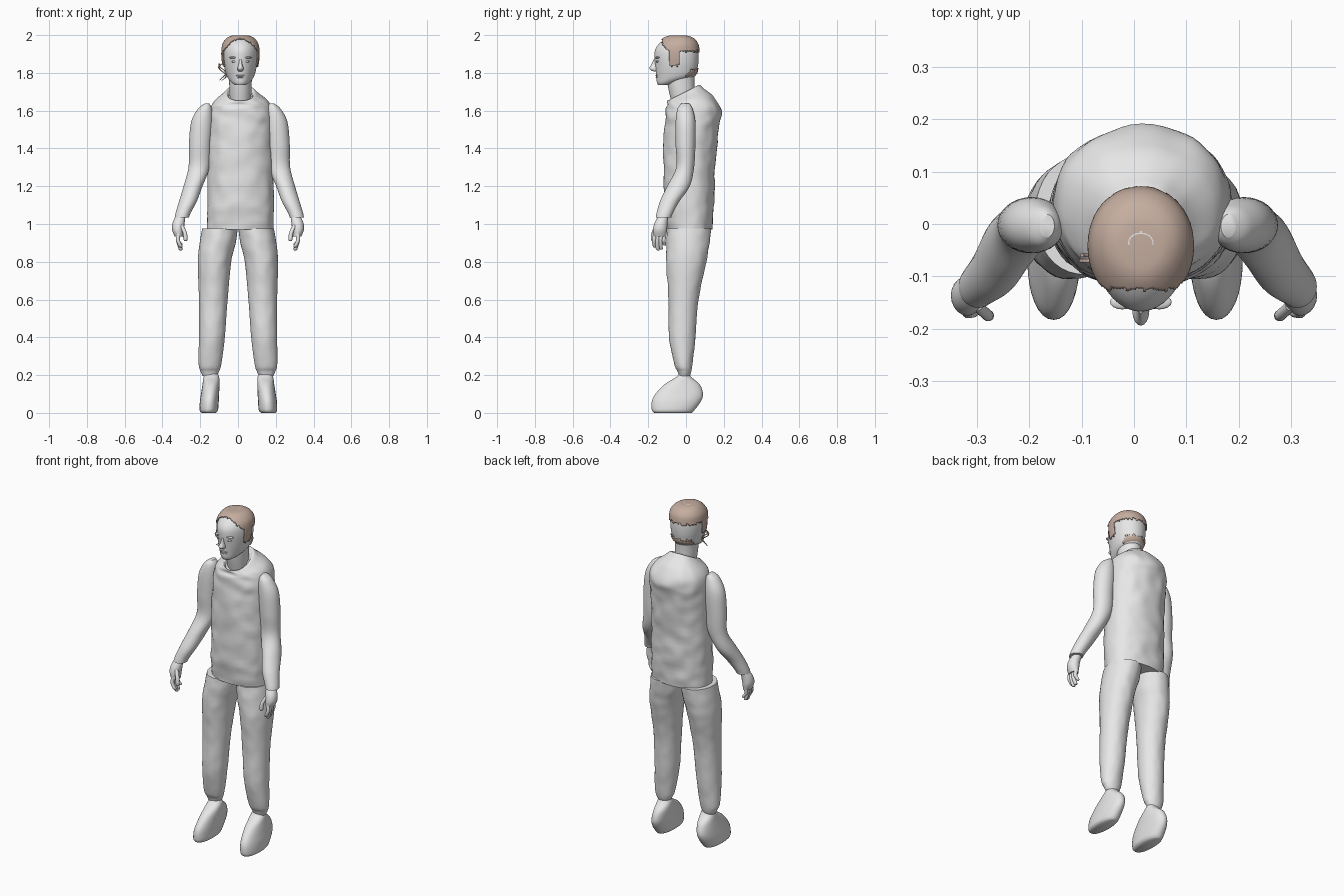
import bpy, bmesh, math, random
from mathutils import Vector, noise

random.seed(4)
if "Cube" in bpy.data.objects:
    bpy.data.objects.remove(bpy.data.objects["Cube"], do_unlink=True)

CX = 0.013      # centre line of head and torso
PARTS = []


def material(name, rgb):
    m = bpy.data.materials.new(name)
    m.use_nodes = True
    m.diffuse_color = (*rgb, 1)
    m.node_tree.nodes["Principled BSDF"].inputs["Base Color"].default_value = (*rgb, 1)
    return m


GREY = material("plain grey", (0.8, 0.8, 0.8))
BROWN = material("soft brown", (0.56, 0.42, 0.35))


def spline(a, b, c, d, t):
    """Catmull-Rom blend of one ring value."""
    return 0.5 * (2 * b + (c - a) * t + (2 * a - 5 * b + 4 * c - d) * t * t
                  + (3 * b - a - 3 * c + d) * t ** 3)


def loft(name, rings, mat=GREY, segs=32, steps=4, power=2.0, egg=0.0, wrinkle=0.0):
    """Skin through rings given as (z, x0, x1, y_front, y_back[, tilt])."""
    rings = [tuple(r) + (0,) * (6 - len(r)) for r in rings]
    n, fine = len(rings), []
    for i in range(n - 1):
        quad = [rings[max(i - 1, 0)], rings[i], rings[i + 1], rings[min(i + 2, n - 1)]]
        fine += [[spline(*v, s / steps) for v in zip(*quad)] for s in range(steps)]
    fine.append(rings[-1])
    bm = bmesh.new()
    rows = []
    for z, x0, x1, yf, yb, tilt in fine:
        row = []
        for j in range(segs):
            a = math.tau * j / segs
            c, s = math.cos(a), math.sin(a)
            u = math.copysign(abs(c) ** (2 / power), c) * (1 + egg * s)
            v = math.copysign(abs(s) ** (2 / power), s)
            k = 1
            if wrinkle:
                k += wrinkle * noise.noise(Vector((c * 2.5, s * 2.5, z * 18))) * (0.3 + abs(s))
            row.append(bm.verts.new(((x0 + x1) / 2 + (x1 - x0) / 2 * u * k,
                                     (yf + yb) / 2 + (yb - yf) / 2 * v * k,
                                     z + tilt * v)))
        rows.append(row)
    for lo, hi in zip(rows, rows[1:]):
        for j in range(segs):
            k = (j + 1) % segs
            bm.faces.new((lo[j], lo[k], hi[k], hi[j]))
    bm.faces.new(rows[0])
    bm.faces.new(rows[-1])
    bmesh.ops.recalc_face_normals(bm, faces=bm.faces)
    return finish(name, bm, mat)


def finish(name, bm, mat):
    me = bpy.data.meshes.new(name)
    bm.to_mesh(me)
    bm.free()
    me.materials.append(mat)
    ob = bpy.data.objects.new(name, me)
    bpy.context.collection.objects.link(ob)
    PARTS.append(ob)
    return ob


def ball(name, centre, radii, mat=GREY):
    bm = bmesh.new()
    bmesh.ops.create_uvsphere(bm, u_segments=16, v_segments=10, radius=1)
    for v in bm.verts:
        v.co = Vector([c + r * p for c, r, p in zip(centre, radii, v.co)])
    return finish(name, bm, mat)


def rod(name, points, r, mat=GREY, segs=10):
    """Thin tapered limb through (x, y, z) points."""
    last = len(points) - 1
    rings = []
    for i, (x, y, z) in enumerate(points):
        q = r * (0.55 if i == last else 1)
        rings.append((z, x - q, x + q, y - q, y + q))
    return loft(name, rings, mat, segs, 3)


def mirror(rings, centre):
    return [(r[0], 2 * centre - r[2], 2 * centre - r[1], *r[3:]) for r in rings]


# Torso with a collar that slopes down to the front
loft("torso", [
    (0.97, -0.165, 0.188, -0.10, 0.138), (1.1, -0.162, 0.19, -0.115, 0.148),
    (1.3, -0.16, 0.187, -0.118, 0.155), (1.5, -0.156, 0.185, -0.115, 0.172),
    (1.6, -0.15, 0.18, -0.108, 0.186), (1.65, -0.125, 0.16, -0.1, 0.148, 0.02),
    (1.68, -0.085, 0.115, -0.1, 0.094, 0.035), (1.695, -0.062, 0.088, -0.097, 0.07, 0.042),
    (1.68, -0.05, 0.076, -0.085, 0.056, 0.042)],
    segs=64, steps=8, power=2.2, wrinkle=0.045)

# Limbs
ARM = [(1.637, -0.178, -0.152, -0.025, 0.018), (1.61, -0.212, -0.138, -0.045, 0.035),
       (1.54, -0.248, -0.133, -0.055, 0.05), (1.42, -0.26, -0.142, -0.055, 0.05),
       (1.3, -0.262, -0.15, -0.052, 0.043), (1.2, -0.288, -0.188, -0.1, 0.02),
       (1.12, -0.312, -0.218, -0.138, -0.035), (1.06, -0.33, -0.25, -0.155, -0.068),
       (1.035, -0.335, -0.26, -0.16, -0.078)]
PALM = [(1.05, -0.325, -0.277, -0.14, -0.092), (1.01, -0.345, -0.282, -0.165, -0.098),
        (0.97, -0.349, -0.287, -0.175, -0.1), (0.935, -0.335, -0.292, -0.172, -0.105)]
LEG = [(0.975, -0.19, -0.002, -0.098, 0.133), (0.9, -0.203, -0.012, -0.103, 0.125),
       (0.8, -0.212, -0.036, -0.105, 0.108), (0.6, -0.207, -0.055, -0.092, 0.066),
       (0.4, -0.207, -0.07, -0.09, 0.05), (0.26, -0.208, -0.088, -0.062, 0.034),
       (0.22, -0.198, -0.1, -0.045, 0.028), (0.195, -0.186, -0.112, -0.037, 0.02)]
SHOE = [(0.0, -0.193, -0.118, -0.168, 0.03), (0.015, -0.203, -0.106, -0.181, 0.045),
        (0.06, -0.202, -0.102, -0.181, 0.078), (0.1, -0.196, -0.1, -0.162, 0.09),
        (0.15, -0.188, -0.098, -0.115, 0.073), (0.19, -0.182, -0.1, -0.052, 0.028),
        (0.215, -0.17, -0.112, -0.032, 0.015)]

for side, flip in (("right", False), ("left", True)):
    def place(rings, centre):
        return mirror(rings, centre) if flip else rings

    def point(x, y, z):
        return (-x if flip else x, y, z)

    loft(side + "_arm", place(ARM, 0.007), steps=6)
    loft(side + "_palm", place(PALM, 0.0), segs=20)
    loft(side + "_trouser_leg", place(LEG, 0.0), segs=40, steps=10, wrinkle=0.025)
    loft(side + "_shoe", place(SHOE, 0.002), steps=5, power=2.15)
    for i in range(4):
        y = -0.163 + 0.017 * i
        tip = (0.875, 0.86, 0.865, 0.885)[i]
        rod(f"{side}_finger_{i + 1}", [point(-0.315, y, 0.955), point(-0.318, y - 0.006, 0.915),
                                       point(-0.305, y - 0.004, tip + 0.01),
                                       point(-0.303, y, tip)], 0.0105)
    rod(side + "_thumb", [point(-0.3, -0.155, 0.995), point(-0.282, -0.172, 0.955),
                          point(-0.278, -0.175, 0.92), point(-0.278, -0.175, 0.91)], 0.011)

# Neck and head
loft("neck", [(1.62, -0.04, 0.066, -0.07, 0.045), (1.7, -0.045, 0.071, -0.09, 0.045),
              (1.76, -0.047, 0.073, -0.1, 0.045), (1.81, -0.05, 0.076, -0.1, 0.048)])
HEAD = [(1.735, 0.028, -0.147, -0.09), (1.75, 0.048, -0.154, -0.04),
        (1.78, 0.071, -0.157, 0.045), (1.83, 0.085, -0.162, 0.062),
        (1.88, 0.091, -0.167, 0.067), (1.92, 0.09, -0.164, 0.065),
        (1.95, 0.083, -0.146, 0.057), (1.975, 0.064, -0.117, 0.036),
        (1.988, 0.04, -0.088, 0.006), (1.991, 0.012, -0.05, -0.025)]
loft("head", [(z, CX - w, CX + w, f, b) for z, w, f, b in HEAD], segs=48, steps=5, egg=0.08)

# Face
loft("nose", [(1.872, CX - 0.007, CX + 0.007, -0.17, -0.14),
              (1.845, CX - 0.01, CX + 0.01, -0.183, -0.14),
              (1.825, CX - 0.016, CX + 0.016, -0.194, -0.14),
              (1.812, CX - 0.014, CX + 0.014, -0.183, -0.14),
              (1.808, CX - 0.008, CX + 0.008, -0.168, -0.14)], segs=16)
for side, s in (("right", -1), ("left", 1)):
    ball(side + "_eye", (CX + s * 0.033, -0.147, 1.861), (0.015, 0.012, 0.007))
    ball(side + "_brow", (CX + s * 0.035, -0.149, 1.881), (0.024, 0.014, 0.006))
ball("upper_lip", (CX, -0.15, 1.786), (0.024, 0.013, 0.005))
ball("lower_lip", (CX, -0.149, 1.777), (0.02, 0.013, 0.005))

# Hair cap: a shell over the head, trimmed to a ragged hairline
hair = loft("hair", [(z + 0.008, CX - w - 0.01, CX + w + 0.01, f - 0.006, b + 0.006)
                     for z, w, f, b in HEAD], BROWN, segs=96, steps=8, egg=0.08)
hair.data.materials.append(GREY)
ragged = [random.uniform(-0.008, 0.008) for _ in range(97)]
bm = bmesh.new()
bm.from_mesh(hair.data)
trim = []
for f in bm.faces:
    x, y, z = f.calc_center_median()
    jag = ragged[int((math.atan2(y + 0.04, x - CX) / math.tau + 0.5) * 96)]
    hairline = min(-0.09, -0.125 + 0.9 * max(0, 1.95 - z)) + 0.5 * jag
    cap = y > hairline and z + jag > (1.835 if y < -0.035 else 1.915)
    nape = y > 0 and abs(x - CX) < 0.07 and 1.772 < z + jag < 1.815
    if not (cap or nape):
        trim.append(f)
    elif z > 1.97 and 0.016 < math.hypot(x - CX, y + 0.04) < 0.025 and y > -0.04:
        f.material_index = 1      # bare crescent at the crown
bmesh.ops.delete(bm, geom=trim, context="FACES")
bm.to_mesh(hair.data)
bm.free()
shell = hair.modifiers.new("thickness", "SOLIDIFY")
shell.thickness = 0.006

# Loose strands by the right cheek
for i in range(2):
    rod(f"loose_strand_{i + 1}",
        [(CX - 0.095 - 0.02 * math.sin(k * 1.3 + i), -0.07 + 0.01 * i, 1.85 - 0.018 * k)
         for k in range(6)], 0.004, BROWN, 6)

# Smooth shading that keeps hems and cuffs sharp
bpy.ops.object.select_all(action="DESELECT")
for ob in PARTS:
    ob.select_set(True)
bpy.context.view_layer.objects.active = PARTS[0]
bpy.ops.object.shade_smooth_by_angle(angle=math.radians(50))
